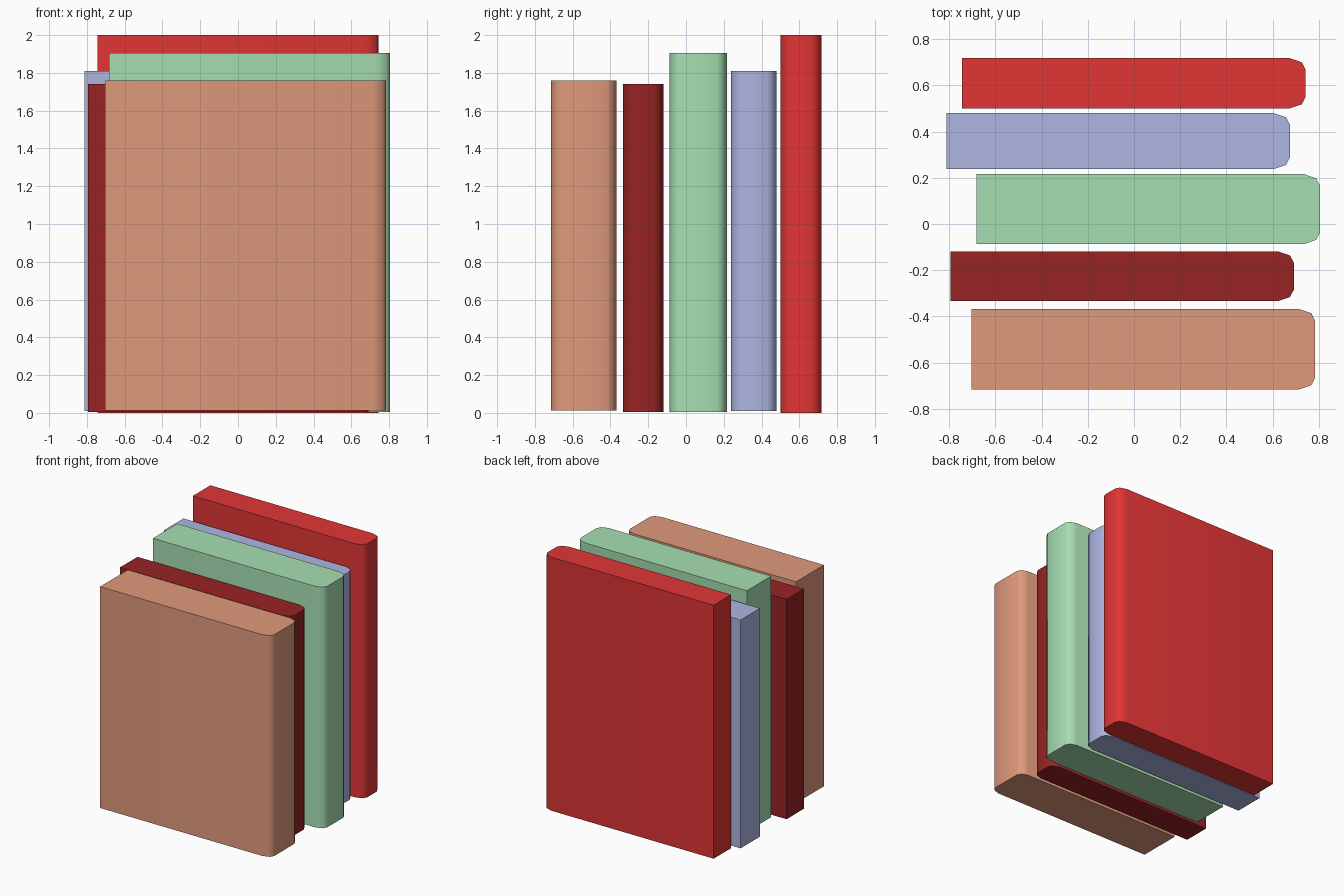
import bpy
import bmesh
import math

if "Cube" in bpy.data.objects:
    bpy.data.objects.remove(bpy.data.objects["Cube"])


def linear(c):
    return tuple((v / 255) ** 2.2 for v in c) + (1.0,)


def book(name, x1, y0, y1, z0, z1, color, length=1.487):
    # outline seen from above: square fore-edge, rounded spine at +x
    x0 = x1 - length
    half = [(0.07, 0.0), (0.017, 0.018), (0.0, 0.05)]
    outline = [(x0, y0)]
    outline += [(x1 - dx, y0 + dy) for dx, dy in half]
    outline += [(x1 - dx, y1 - dy) for dx, dy in reversed(half)]
    outline += [(x0, y1)]

    # extrude the outline upwards
    bm = bmesh.new()
    base = bm.faces.new([bm.verts.new((x, y, z0)) for x, y in outline])
    top = bmesh.ops.extrude_face_region(bm, geom=[base], use_keep_orig=True)
    verts = [g for g in top["geom"] if isinstance(g, bmesh.types.BMVert)]
    bmesh.ops.translate(bm, verts=verts, vec=(0, 0, z1 - z0))
    bmesh.ops.recalc_face_normals(bm, faces=bm.faces)
    mesh = bpy.data.meshes.new(name)
    bm.to_mesh(mesh)
    bm.free()

    mat = bpy.data.materials.new(name + "_cover")
    mat.diffuse_color = linear(color)
    mat.use_nodes = True
    mat.node_tree.nodes["Principled BSDF"].inputs["Base Color"].default_value = mat.diffuse_color
    mesh.materials.append(mat)
    obj = bpy.data.objects.new(name, mesh)
    bpy.context.collection.objects.link(obj)

    # smooth spine, crisp top, bottom and fore-edge
    bpy.ops.object.select_all(action='DESELECT')
    obj.select_set(True)
    bpy.context.view_layer.objects.active = obj
    bpy.ops.object.shade_smooth_by_angle(angle=math.radians(50))


# row of five books, front to back
book("orange_book", 0.784, -0.716, -0.368, 0.013, 1.759, (223, 152, 123))
book("dark_red_book", 0.692, -0.334, -0.118, 0.006, 1.741, (150, 40, 40))
book("green_book", 0.805, -0.087, 0.216, 0.004, 1.906, (166, 222, 177))
book("blue_book", 0.675, 0.238, 0.480, 0.009, 1.811, (172, 180, 224))
book("red_book", 0.743, 0.500, 0.718, 0.0, 2.0, (225, 56, 56))
